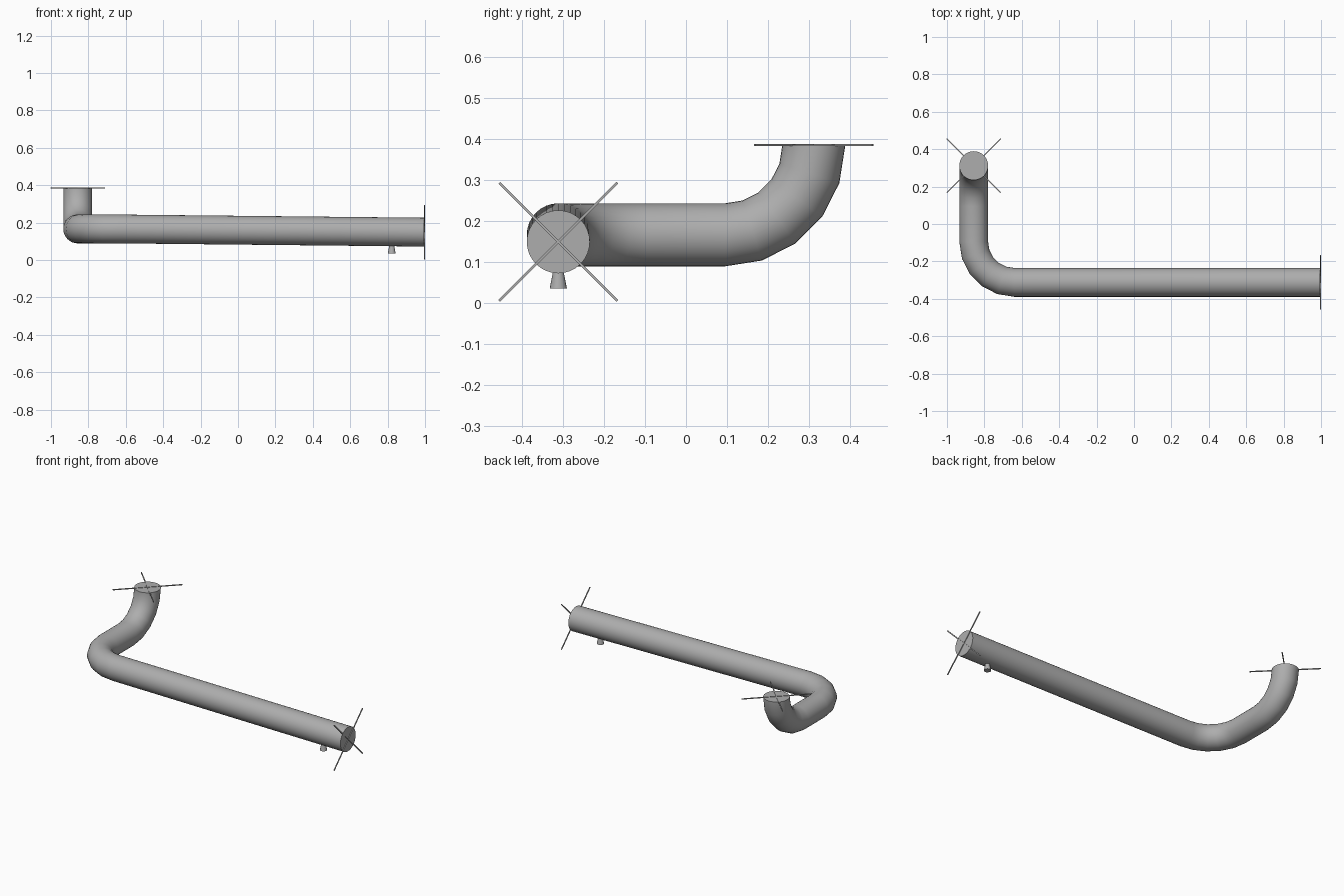
import bpy
import bmesh
from math import pi, sin, cos
from mathutils import Vector, Matrix

if "Cube" in bpy.data.objects:
    bpy.data.objects.remove(bpy.data.objects["Cube"])

GREY = 0.42
metal = bpy.data.materials.new("grey_metal")
metal.use_nodes = True
metal.diffuse_color = (GREY, GREY, GREY, 1)
metal.node_tree.nodes["Principled BSDF"].inputs["Base Color"].default_value = (GREY, GREY, GREY, 1)

RADIUS, BEND, SIDES, STEPS = 0.077, 0.217, 32, 5
X, Y, Z = Vector((1, 0, 0)), Vector((0, 1, 0)), Vector((0, 0, 1))
pipe_end = Vector((0.995, -0.312, 0.149))
corner = Vector((-0.857, -0.312, 0.166))
riser_foot = Vector((-0.857, 0.312, 0.166))
riser_top = Vector((-0.857, 0.312, 0.385))


def finish(name, bm, smooth=True):
    bmesh.ops.recalc_face_normals(bm, faces=bm.faces)
    mesh = bpy.data.meshes.new(name)
    bm.to_mesh(mesh)
    bm.free()
    mesh.materials.append(metal)
    obj = bpy.data.objects.new(name, mesh)
    bpy.context.collection.objects.link(obj)
    if smooth:
        bpy.ops.object.select_all(action='DESELECT')
        obj.select_set(True)
        bpy.context.view_layer.objects.active = obj
        bpy.ops.object.shade_smooth_by_angle()
    return obj


def elbow(at, incoming, outgoing):
    """Centre points and tangents of a quarter bend around a corner."""
    centre = at - incoming * BEND + outgoing * BEND
    for i in range(STEPS + 1):
        a = pi / 2 * i / STEPS
        point = centre + (incoming * sin(a) - outgoing * cos(a)) * BEND
        yield point, incoming * cos(a) + outgoing * sin(a)


def sweep(name, path):
    """Round tube with capped ends along (point, tangent) pairs."""
    bm = bmesh.new()
    rings, side, previous = [], Z.copy(), path[0][1]
    for point, tangent in path:
        side = previous.rotation_difference(tangent) @ side
        other = tangent.cross(side)
        previous = tangent
        angles = [2 * pi * k / SIDES for k in range(SIDES)]
        rings.append([bm.verts.new(point + (side * cos(a) + other * sin(a)) * RADIUS) for a in angles])
    for a, b in zip(rings, rings[1:]):
        for k in range(SIDES):
            j = (k + 1) % SIDES
            bm.faces.new((a[k], a[j], b[j], b[k]))
    bm.faces.new(rings[0])
    bm.faces.new(rings[-1])
    return finish(name, bm)


def cross(name, at, axis):
    """Two thin crossed bars lying across a pipe mouth."""
    bm = bmesh.new()
    turn = Z.rotation_difference(axis).to_matrix().to_4x4()
    for angle in (pi / 4, -pi / 4):
        place = Matrix.Translation(at) @ turn @ Matrix.Rotation(angle, 4, 'Z')
        bmesh.ops.create_cube(bm, size=1, matrix=place @ Matrix.Diagonal((0.408, 0.006, 0.005, 1)))
    return finish(name, bm, smooth=False)


# Long run, two elbows and the riser
path = [(pipe_end, -X)]
path += elbow(corner, -X, Y)
path += elbow(riser_foot, Y, Z)
path.append((riser_top, Z))
sweep("bent_pipe", path)

# Crossed bars over both mouths
cross("end_cross", pipe_end + X * 0.002, X)
cross("top_cross", riser_top, Z)

# Small flared nozzle below the long run
bm = bmesh.new()
bmesh.ops.create_cone(bm, cap_ends=True, segments=16, radius1=0.021, radius2=0.012, depth=0.046,
                      matrix=Matrix.Translation((0.822, -0.312, 0.058)))
finish("drain_nozzle", bm)
